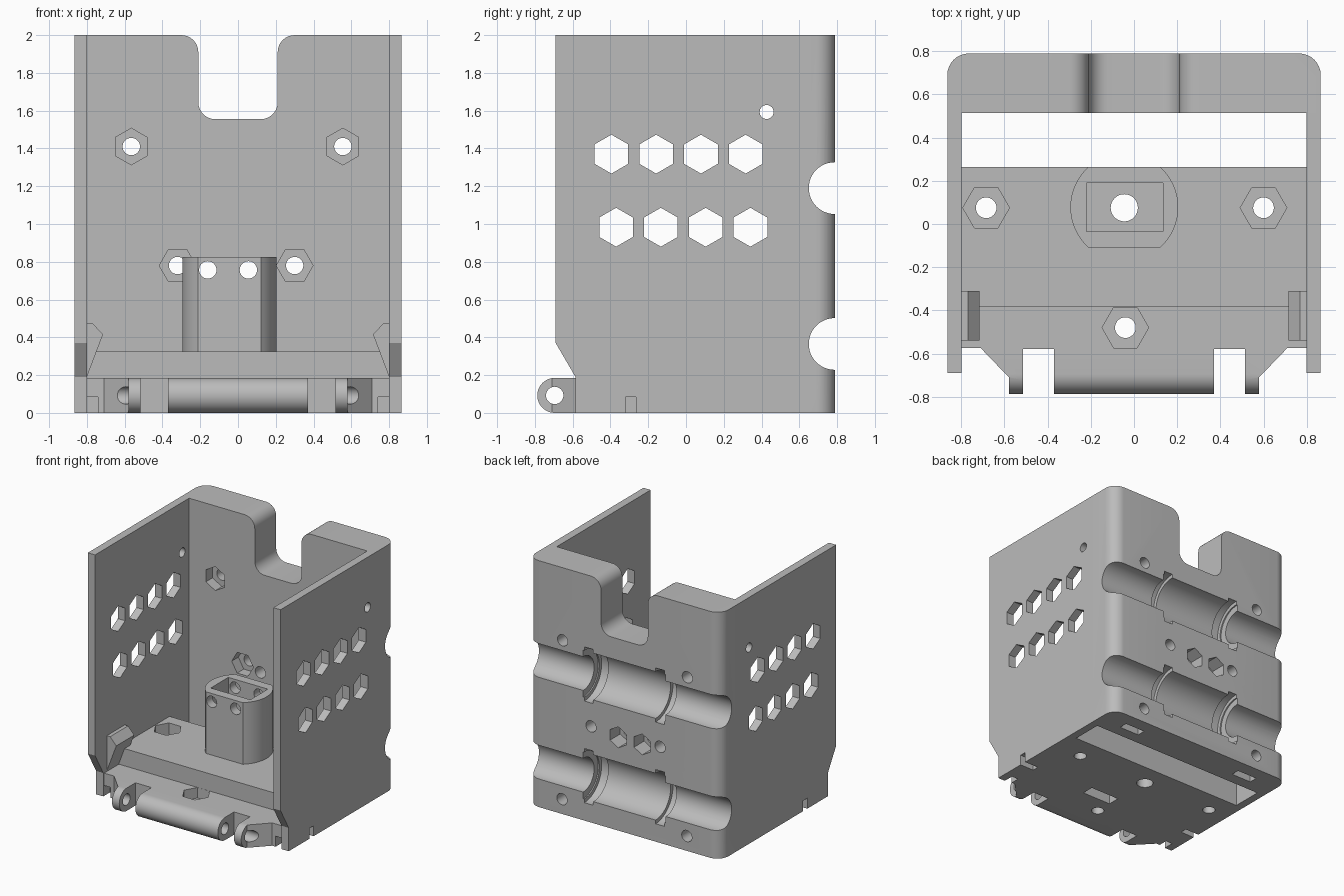
import bpy, bmesh, math
from mathutils import Vector

cube = bpy.data.objects.get("Cube")
if cube:
    bpy.data.objects.remove(cube, do_unlink=True)

grey = bpy.data.materials.new("plain grey")
grey.use_nodes = True
grey.diffuse_color = (0.5, 0.5, 0.5, 1)
bsdf = next(n for n in grey.node_tree.nodes if n.type == 'BSDF_PRINCIPLED')
bsdf.inputs["Base Color"].default_value = (0.5, 0.5, 0.5, 1)


def prism(name, outline, axis, lo, hi):
    """Extrude a 2D outline along one axis; the outline uses the other two in order."""
    place = {'x': lambda u, v, w: Vector((w, u, v)),
             'y': lambda u, v, w: Vector((u, w, v)),
             'z': lambda u, v, w: Vector((u, v, w))}[axis]
    bm = bmesh.new()
    face = bm.faces.new([bm.verts.new(place(u, v, lo)) for u, v in outline])
    ext = bmesh.ops.extrude_face_region(bm, geom=[face])
    moved = [g for g in ext['geom'] if isinstance(g, bmesh.types.BMVert)]
    bmesh.ops.translate(bm, verts=moved, vec=place(0, 0, hi - lo))
    bmesh.ops.recalc_face_normals(bm, faces=bm.faces)
    mesh = bpy.data.meshes.new(name)
    bm.to_mesh(mesh)
    bm.free()
    mesh.materials.append(grey)
    ob = bpy.data.objects.new(name, mesh)
    bpy.context.collection.objects.link(ob)
    return ob


def arc(u, v, r, start, end, n=8):
    return [(u + r * math.cos(math.radians(start + (end - start) * i / n)),
             v + r * math.sin(math.radians(start + (end - start) * i / n)))
            for i in range(n + 1)]


def disc(u, v, r, n=32):
    return arc(u, v, r, 0, 360, n)[:-1]


def hexagon(u, v, r, turn=0):
    return arc(u, v, r, turn, turn + 360, 6)[:-1]


def rect(u0, u1, v0, v1):
    return [(u0, v0), (u1, v0), (u1, v1), (u0, v1)]


def cut(ob, outline, axis, lo, hi):
    """Subtract an extruded outline from a part."""
    cutter = prism("cutter", outline, axis, lo, hi)
    cutter.hide_render = True
    mod = ob.modifiers.new("cut", 'BOOLEAN')
    mod.operation, mod.solver, mod.object = 'DIFFERENCE', 'EXACT', cutter
    bpy.context.view_layer.update()
    result = bpy.data.meshes.new_from_object(
        ob.evaluated_get(bpy.context.evaluated_depsgraph_get()))
    ob.modifiers.clear()
    ob.data = result
    bpy.data.objects.remove(cutter, do_unlink=True)


def mirrored(outline, s):
    return [(s * u, v) for u, v in outline]


W, IN, BACK, INNER = 0.865, 0.80, 0.79, 0.515

# Thick back wall with rounded outer corners
back = prism("back_wall", [(-W, INNER), (W, INNER)] + arc(W - 0.1, BACK - 0.1, 0.1, 0, 90)
             + arc(0.1 - W, BACK - 0.1, 0.1, 90, 180), 'z', 0, 2)

# Top notch with flared lips
left_lip = [(-0.3, 2.1)] + arc(-0.3, 1.91, 0.09, 90, 0) + arc(-0.12, 1.645, 0.09, 180, 270)
cut(back, left_lip + mirrored(left_lip, -1)[::-1], 'y', 0.4, 0.9)

# Rod channels and stepped bearing seats
for z in (0.365, 1.19):
    cut(back, disc(0.787, z, 0.137, 48), 'x', -1, 1)
    cut(back, disc(0.787, z, 0.19, 48), 'x', -0.37, 0.37)
    for s in (-1, 1):
        ends = sorted((s * 0.28, s * 0.36))
        cut(back, disc(0.787, z, 0.22, 48), 'x', *ends)

# Screw holes and nut pockets in the back wall
for x, z, turn in ((-0.565, 1.41, 30), (0.555, 1.41, 30), (-0.32, 0.78, 0), (0.30, 0.78, 0)):
    cut(back, hexagon(x, z, 0.097, turn), 'y', 0.4, 0.60)
    cut(back, disc(x, z, 0.046), 'y', 0.4, 0.9)
for x in (-0.16, 0.055):
    cut(back, hexagon(x, 0.757, 0.085, 30), 'y', 0.66, 0.9)
    cut(back, disc(x, 0.757, 0.046), 'y', 0.4, 0.9)
for x in (-0.56, 0.56):
    cut(back, rect(x - 0.09, x + 0.09, 0.61, 0.68), 'z', -0.1, 0.2)
    cut(back, disc(x, 0.12, 0.046), 'y', 0.4, 0.9)

# Thin side walls with two rows of hexagonal vents
parts = [back]
profile = [(INNER, 0), (INNER, 2), (-0.69, 2), (-0.69, 0.37), (-0.585, 0.19), (-0.585, 0)]
for side, s in (("right", -1), ("left", 1)):
    wall = prism(side + "_wall", profile, 'x', *sorted((s * IN, s * W)))
    for i in range(4):
        cut(wall, hexagon(-0.395 + 0.237 * i, 1.37, 0.103, 30), 'x', -1, 1)
        cut(wall, hexagon(-0.37 + 0.237 * i, 0.983, 0.103, 30), 'x', -1, 1)
    cut(wall, disc(0.427, 1.593, 0.037), 'x', -1, 1)
    cut(wall, rect(-0.32, -0.265, -0.1, 0.085), 'x', -1, 1)
    # Snap clip on the inside of the wall
    clip = prism(side + "_clip", mirrored([(0.8, 0.19), (0.715, 0.415), (0.77, 0.475),
                                           (0.8, 0.475)], s), 'y', -0.54, -0.31)
    parts += [wall, clip]

# Stepped floor ending in a rounded hinge edge
floor = prism("floor_with_hinge", [(0.265, 0), (0.265, 0.325), (-0.385, 0.325), (-0.385, 0.185)]
              + arc(-0.695, 0.0925, 0.0925, 90, 270, 20), 'x', -IN, IN)
for s in (-1, 1):
    corner = [(0.9, -0.575), (0.71, -0.575), (0.58, -0.71), (0.58, -0.9), (0.9, -0.9)]
    cut(floor, mirrored(corner, s), 'z', -0.1, 0.25)
    cut(floor, mirrored(rect(0.37, 0.515, -0.9, -0.58), s), 'z', -0.1, 0.25)
    cut(floor, mirrored(rect(0.74, 0.9, -0.32, -0.265), s), 'z', -0.1, 0.085)
    cut(floor, mirrored(rect(0.74, 0.9, -0.7, -0.5), s), 'z', -0.1, 0.085)
cut(floor, disc(-0.695, 0.0925, 0.046), 'x', -1, 1)

# Floor nut pockets, screw holes and cable slot
for x, y, bottom in ((-0.685, 0.075, 0.2), (0.6, 0.075, 0.2), (-0.04, -0.48, 0.1)):
    cut(floor, hexagon(x, y, 0.108), 'z', bottom, 0.5)
    cut(floor, disc(x, y, 0.048), 'z', -0.1, 0.5)
cut(floor, disc(-0.045, 0.075, 0.063), 'z', -0.1, 0.5)
cut(floor, rect(-0.04, 0.22, -0.34, -0.24), 'z', -0.1, 0.1)

# Hollow round post with flattened front and back
half = math.degrees(math.asin(0.187 / 0.25))
post = prism("hollow_post", arc(-0.045, 0.0775, 0.25, -half, half, 16)
             + arc(-0.045, 0.0775, 0.25, 180 - half, 180 + half, 16), 'z', 0.325, 0.825)
cut(post, rect(-0.22, 0.135, -0.035, 0.19), 'z', 0.2, 0.9)
for x in (-0.16, 0.055):
    cut(post, disc(x, 0.757, 0.046), 'y', -0.3, 0.4)
parts += [floor, post]

# Smooth the round surfaces and keep hard edges crisp
bpy.ops.object.select_all(action='DESELECT')
for ob in parts:
    ob.select_set(True)
bpy.context.view_layer.objects.active = back
bpy.ops.object.shade_smooth_by_angle(angle=math.radians(25))
